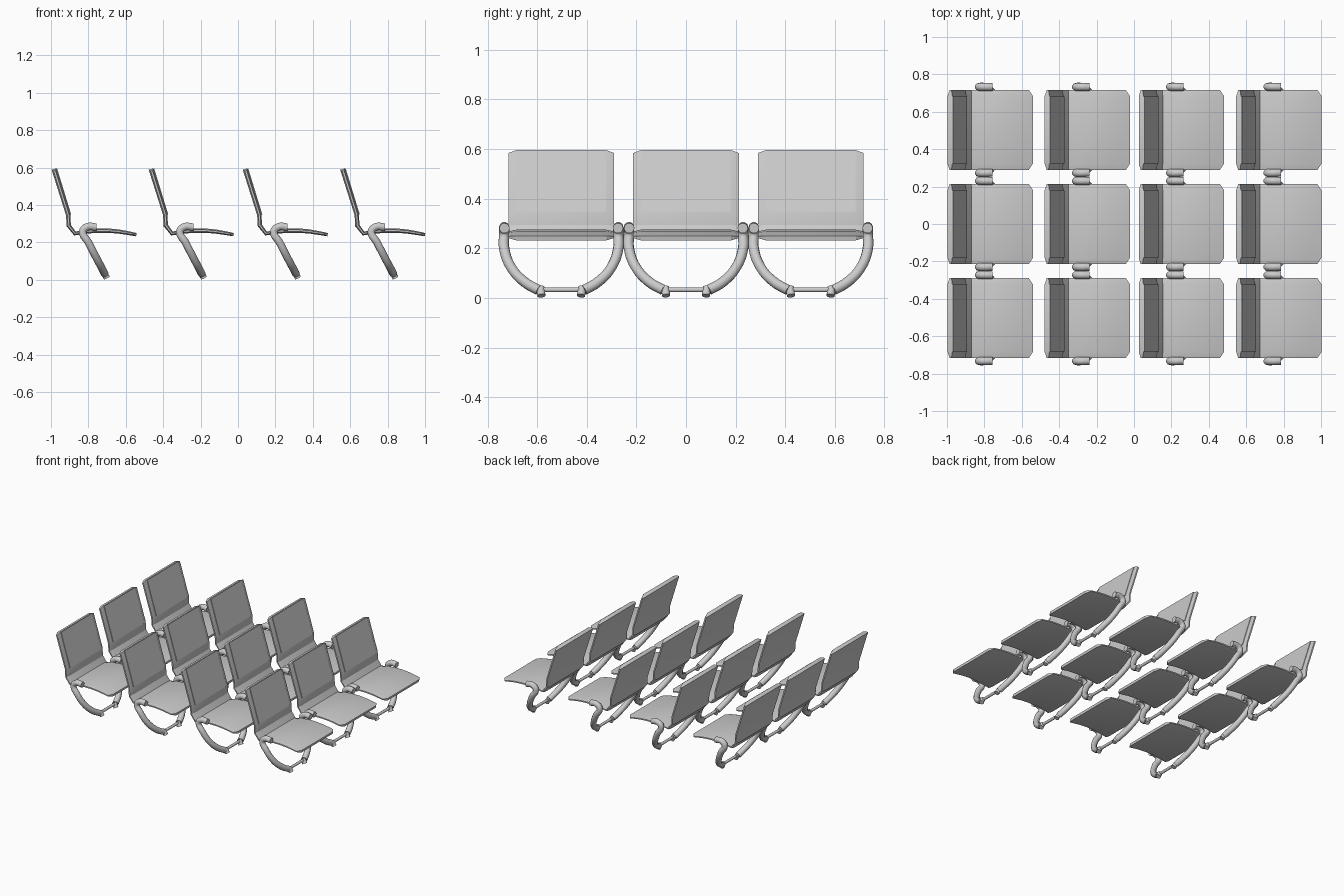
import bpy, bmesh, math
from mathutils import Vector

if "Cube" in bpy.data.objects:
    bpy.data.objects.remove(bpy.data.objects["Cube"])

COLUMNS = (0.0, 0.519, 1.022, 1.543)   # x shift of each row of seats
ROWS = (-0.503, 0.0, 0.503)            # y centre of each seat


def finish(obj, angle=30):
    bpy.ops.object.select_all(action='DESELECT')
    obj.select_set(True)
    bpy.context.view_layer.objects.active = obj
    if obj.type != 'MESH':
        bpy.ops.object.convert(target='MESH')
    bpy.ops.object.shade_smooth_by_angle(angle=math.radians(angle))
    return bpy.context.view_layer.objects.active


def outline(line, thin, trim):
    """Closed x-z outline around a centre line of (x, z, thickness)."""
    pts = [Vector((x, z)) for x, z, _ in line]
    pts[0] += (pts[1] - pts[0]).normalized() * trim[0]
    pts[-1] += (pts[-2] - pts[-1]).normalized() * trim[1]
    upper, lower = [], []
    for i, p in enumerate(pts):
        d = (pts[min(i + 1, len(pts) - 1)] - pts[max(i - 1, 0)]).normalized()
        n = Vector((-d.y, d.x)) * line[i][2] * thin / 2
        upper.append(p + n)
        lower.append(p - n)
    return upper + lower[::-1]


def loft(name, line, stations):
    """Sweep the outline across y; stations are (y, thickness factor, trim)."""
    bm = bmesh.new()
    rings = [[bm.verts.new((p.x, y, p.y)) for p in outline(line, thin, trim)]
             for y, thin, trim in stations]
    n = len(rings[0])
    for a, b in zip(rings, rings[1:]):
        for i in range(n):
            j = (i + 1) % n
            bm.faces.new((a[i], a[j], b[j], b[i]))
    # end caps as strips so the bent outline stays clean
    for r in (rings[0], rings[-1]):
        for i in range(n // 2 - 1):
            bm.faces.new((r[i], r[i + 1], r[n - 2 - i], r[n - 1 - i]))
    bmesh.ops.recalc_face_normals(bm, faces=bm.faces)
    mesh = bpy.data.meshes.new(name)
    bm.to_mesh(mesh)
    bm.free()
    obj = bpy.data.objects.new(name, mesh)
    bpy.context.collection.objects.link(obj)
    return finish(obj, 20)


def tubes(name, paths, radius, smooth=True):
    """Round tubes along the given paths."""
    cu = bpy.data.curves.new(name, 'CURVE')
    cu.dimensions = '3D'
    cu.bevel_depth = radius
    cu.bevel_resolution = 3
    cu.resolution_u = 5
    cu.use_fill_caps = True
    for path in paths:
        sp = cu.splines.new('BEZIER')
        sp.bezier_points.add(len(path) - 1)
        for bp, co in zip(sp.bezier_points, path):
            bp.co = co
            bp.handle_left_type = bp.handle_right_type = 'AUTO' if smooth else 'VECTOR'
    obj = bpy.data.objects.new(name, cu)
    bpy.context.collection.objects.link(obj)
    return finish(obj, 40)


def both_sides(path):
    return [[(x, s * y, z) for x, y, z in path] for s in (1, -1)]


# Seat shell: one bent sheet running from the top of the back to the seat front
shell_line = [(-0.984, 0.592, 0.026), (-0.908, 0.348, 0.024), (-0.905, 0.29, 0.024),
              (-0.872, 0.247, 0.022), (-0.82, 0.257, 0.024), (-0.76, 0.263, 0.024),
              (-0.70, 0.263, 0.024), (-0.64, 0.258, 0.022), (-0.585, 0.249, 0.02),
              (-0.543, 0.241, 0.018)]
shell = loft("seat_shell", shell_line,
             [(-0.213, 0.4, (0.01, 0.02)), (-0.182, 1, (0, 0)),
              (0.182, 1, (0, 0)), (0.213, 0.4, (0.01, 0.02))])

# Back pad: slightly raised panel on the front of the backrest
pad = loft("back_pad", [(-0.974, 0.592, 0.015), (-0.899, 0.347, 0.015)],
           [(-0.18, 1, (0, 0)), (0.18, 1, (0, 0))])

# Arm and leg: a tube hooked back at the arm, then curving down and inward
frame = tubes("arm_and_leg", both_sides([
    (-0.757, 0.229, 0.281), (-0.805, 0.23, 0.283), (-0.830, 0.23, 0.258),
    (-0.800, 0.23, 0.200), (-0.759, 0.20, 0.120), (-0.728, 0.145, 0.062),
    (-0.713, 0.092, 0.032)]), 0.021)

# Feet: short stubs in line with the legs
feet = tubes("feet", both_sides([(-0.718, 0.084, 0.042), (-0.701, 0.08, 0.009)]),
             0.017, False)

# Cross bar: thin rod joining the two feet
bar = tubes("cross_bar", [[(-0.712, -0.085, 0.033), (-0.712, 0.085, 0.033)]], 0.01, False)

# Repeat the chair over the grid
for part in (shell, pad, frame, feet, bar):
    base = part.name
    for i, dx in enumerate(COLUMNS):
        for j, dy in enumerate(ROWS):
            first = i == 0 and j == 0
            obj = part if first else bpy.data.objects.new(f"{base}_{i + 1}_{j + 1}", part.data)
            if not first:
                bpy.context.collection.objects.link(obj)
            obj.location = (dx, dy, 0)
